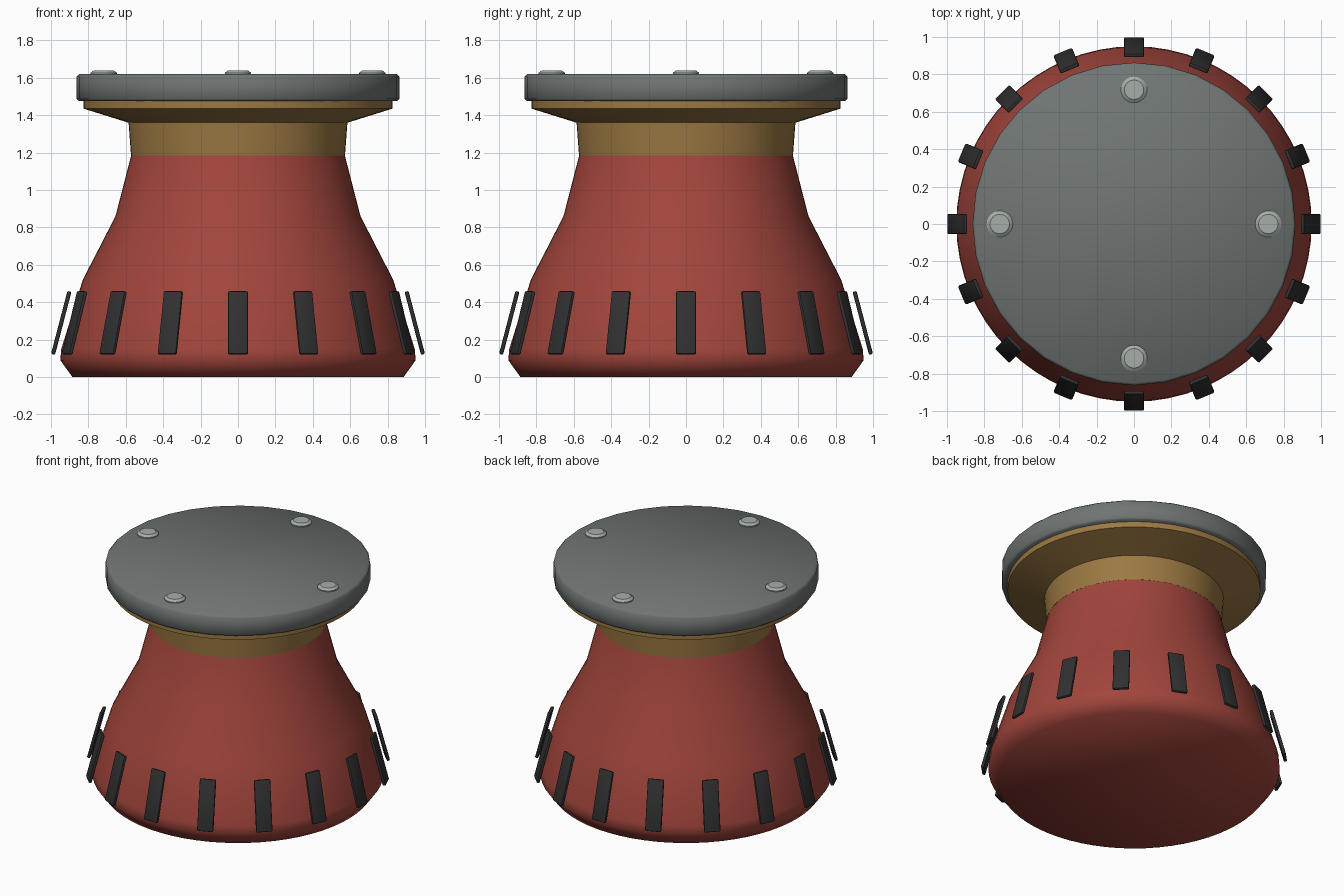
import bpy, bmesh, math
from mathutils import Matrix

old = bpy.data.objects.get("Cube")
if old:
    bpy.data.objects.remove(old, do_unlink=True)


def material(name, rgb):
    m = bpy.data.materials.new(name)
    m.use_nodes = True
    m.diffuse_color = (*rgb, 1)
    m.node_tree.nodes["Principled BSDF"].inputs["Base Color"].default_value = (*rgb, 1)
    return m


RED = material("brick red", (0.36, 0.06, 0.045))
GOLD = material("dull gold", (0.33, 0.19, 0.055))
GREY = material("slate grey", (0.16, 0.18, 0.175))
SILVER = material("pale steel", (0.38, 0.42, 0.39))
BLACK = material("charcoal", (0.03, 0.03, 0.03))


def finish(name, bm, mat, angle):
    bmesh.ops.recalc_face_normals(bm, faces=bm.faces)
    mesh = bpy.data.meshes.new(name)
    bm.to_mesh(mesh)
    bm.free()
    mesh.materials.append(mat)
    obj = bpy.data.objects.new(name, mesh)
    bpy.context.collection.objects.link(obj)
    bpy.ops.object.select_all(action="DESELECT")
    obj.select_set(True)
    bpy.context.view_layer.objects.active = obj
    bpy.ops.object.shade_smooth_by_angle(angle=math.radians(angle))
    return obj


def lathe(name, profile, mat, sides, angle=40):
    """Closed solid of revolution from (radius, height) points."""
    bm = bmesh.new()
    rings = []
    for r, z in profile:
        turns = [2 * math.pi * i / sides for i in range(sides)]
        rings.append([bm.verts.new((r * math.cos(a), r * math.sin(a), z)) for a in turns])
    for low, high in zip(rings, rings[1:]):
        for i in range(sides):
            j = (i + 1) % sides
            bm.faces.new((low[i], low[j], high[j], high[i]))
    bm.faces.new(rings[0][::-1])
    bm.faces.new(rings[-1])
    return finish(name, bm, mat, angle)


# Flared body, collar and cap plate
lathe("body", [(0.885, 0), (0.95, 0.09), (0.945, 0.15), (0.83, 0.52),
               (0.655, 0.86), (0.57, 1.19)], RED, 64, 60)
lathe("collar", [(0.572, 1.185), (0.585, 1.36), (0.825, 1.435), (0.825, 1.48)], GOLD, 64, 60)
lathe("cap_plate", [(0.85, 1.475), (0.863, 1.488), (0.863, 1.607), (0.85, 1.62)], GREY, 32, 50)

# Four bolts on the cap
for i in range(4):
    a = i * math.pi / 2
    bolt = lathe(f"bolt_{i + 1}", [(0.07, 1.61), (0.07, 1.627), (0.052, 1.64)], SILVER, 24, 30)
    bolt.location = (0.718 * math.cos(a), 0.718 * math.sin(a), 0)

# Ring of sixteen leaning grip bars
for i in range(16):
    bm = bmesh.new()
    bmesh.ops.create_cube(bm, size=1, matrix=Matrix.Diagonal((0.022, 0.108, 0.348, 1)))
    bmesh.ops.bevel(bm, geom=bm.edges[:], offset=0.008, segments=2, affect="EDGES", profile=0.5)
    bar = finish(f"grip_bar_{i + 1}", bm, BLACK, 40)
    bar.matrix_world = (Matrix.Rotation(i * math.pi / 8, 4, "Z")
                        @ Matrix.Translation((0.945, 0, 0.29))
                        @ Matrix.Rotation(-0.255, 4, "Y"))
